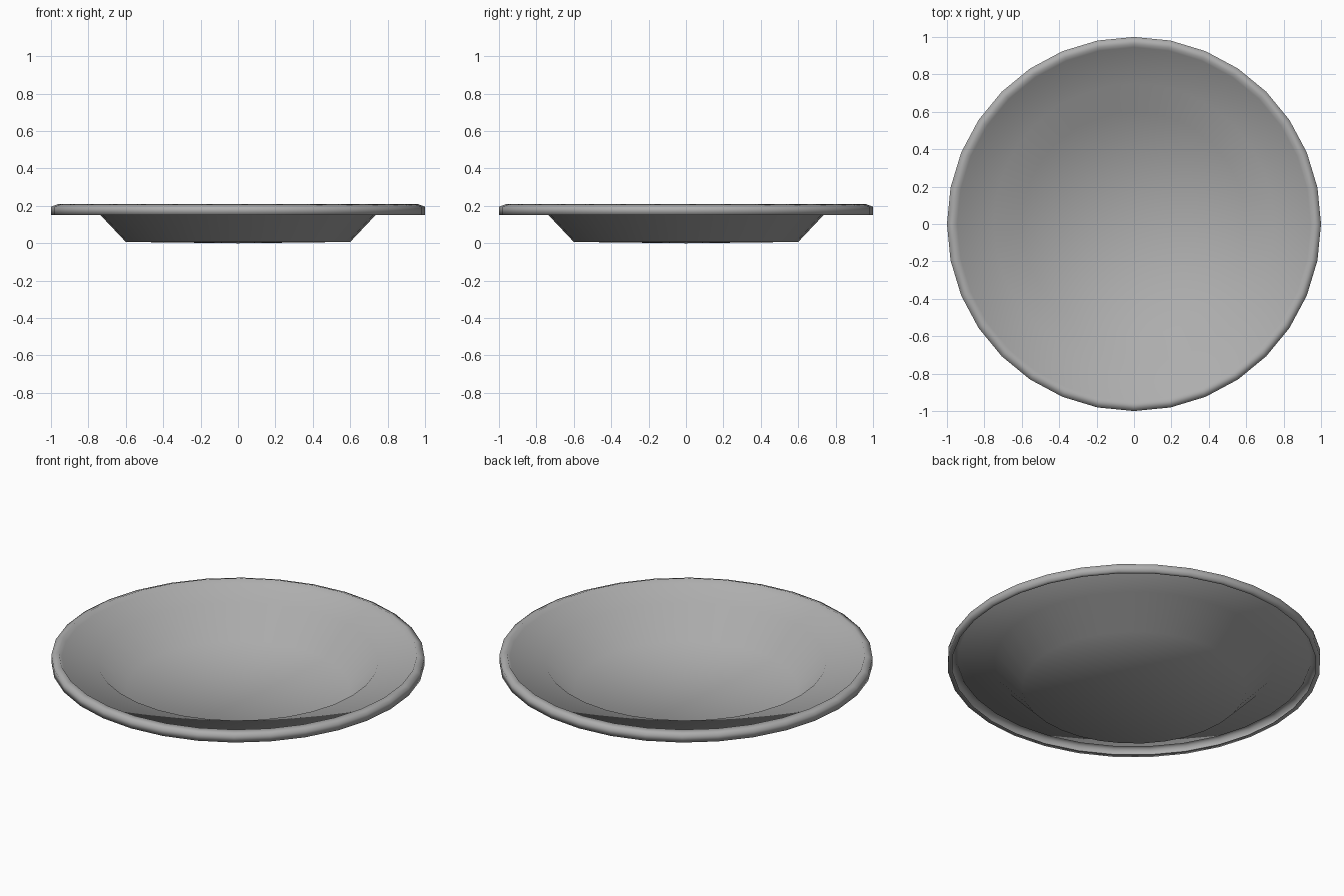
import bpy, bmesh
from math import cos, sin, tau

if "Cube" in bpy.data.objects:
    bpy.data.objects.remove(bpy.data.objects["Cube"])

SIDES = 32
# (radius, height) from the floor centre out to the rolled, turned-down lip
PROFILE = [(0.60, 0.007), (0.75, 0.166), (0.945, 0.185), (0.96, 0.21),
           (1.0, 0.195), (1.0, 0.152), (0.975, 0.152)]

bm = bmesh.new()
centre = bm.verts.new((0, 0, 0))
rings = [[bm.verts.new((r * cos(tau * i / SIDES), r * sin(tau * i / SIDES), z))
          for i in range(SIDES)] for r, z in PROFILE]

# shallow floor
for i in range(SIDES):
    bm.faces.new((centre, rings[0][i], rings[0][(i + 1) % SIDES]))

# wall, rim and lip
for a, b in zip(rings, rings[1:]):
    for i in range(SIDES):
        j = (i + 1) % SIDES
        bm.faces.new((a[i], b[i], b[j], a[j]))

for f in bm.faces:
    f.smooth = True
mesh = bpy.data.meshes.new("plate")
bm.to_mesh(mesh)
bm.free()
plate = bpy.data.objects.new("plate", mesh)
bpy.context.collection.objects.link(plate)

# mid grey glaze
glaze = bpy.data.materials.new("grey_glaze")
glaze.diffuse_color = (0.42, 0.42, 0.42, 1)
glaze.use_nodes = True
glaze.node_tree.nodes["Principled BSDF"].inputs["Base Color"].default_value = glaze.diffuse_color
mesh.materials.append(glaze)
